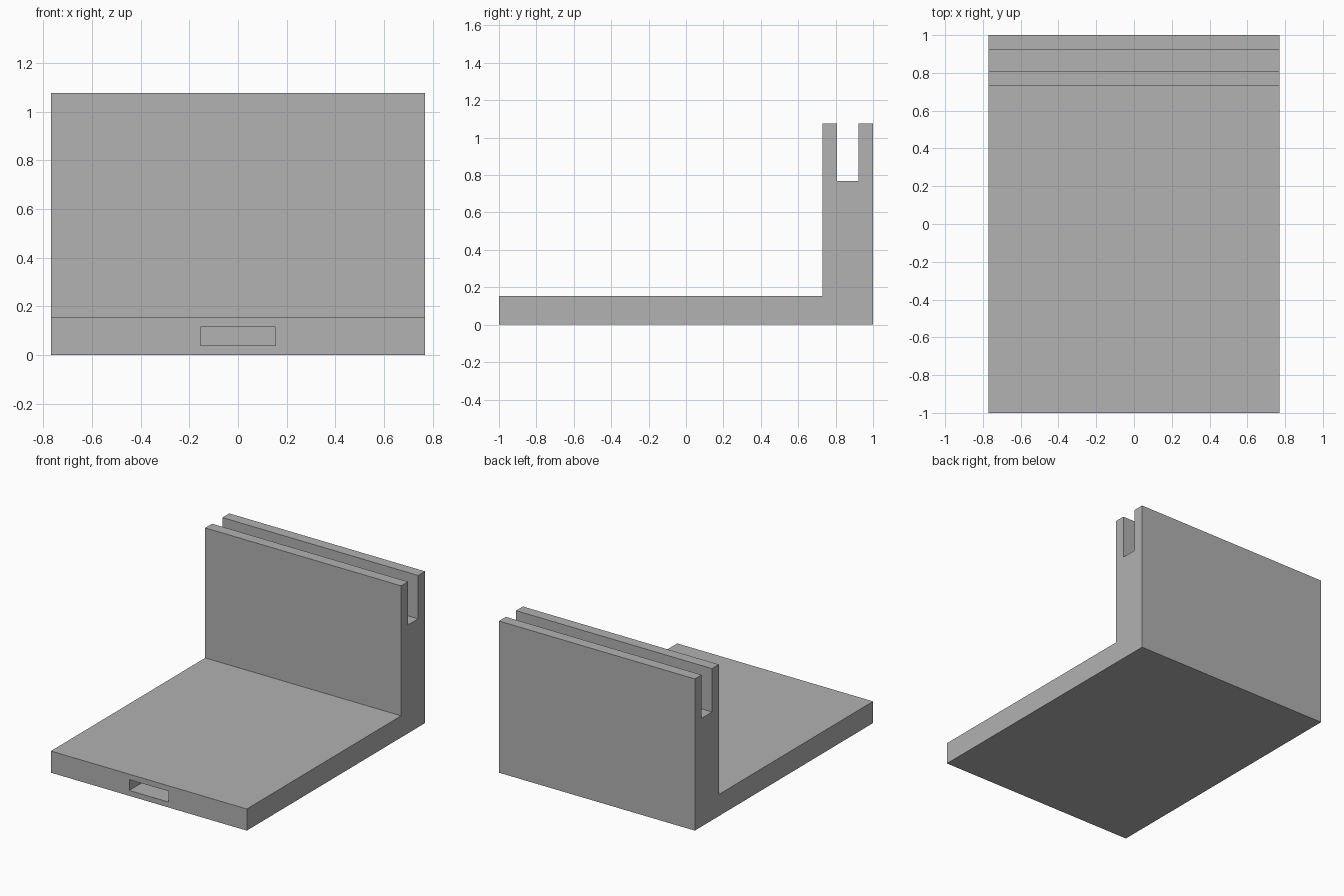
import bpy
import bmesh

cube = bpy.data.objects.get("Cube")
if cube:
    bpy.data.objects.remove(cube, do_unlink=True)

UNIT = 1 / 13          # the stand is 26 units long
WIDTH = 20 * UNIT

grey = bpy.data.materials.new("plain grey")
grey.use_nodes = True
colour = (0.445, 0.445, 0.445, 1)
grey.diffuse_color = colour
grey.node_tree.nodes["Principled BSDF"].inputs["Base Color"].default_value = colour


def finish(name, bm):
    bmesh.ops.recalc_face_normals(bm, faces=bm.faces)
    mesh = bpy.data.meshes.new(name)
    bm.to_mesh(mesh)
    bm.free()
    mesh.materials.append(grey)
    obj = bpy.data.objects.new(name, mesh)
    bpy.context.collection.objects.link(obj)
    return obj


# Side profile: flat base, upright back wall, open slot along its top
profile = [(0, 0), (26, 0), (26, 14), (25, 14), (25, 10),
           (23.5, 10), (23.5, 14), (22.5, 14), (22.5, 2), (0, 2)]
bm = bmesh.new()
side = bm.faces.new([bm.verts.new((-WIDTH / 2, y * UNIT - 1, z * UNIT))
                     for y, z in profile])
extruded = bmesh.ops.extrude_face_region(bm, geom=[side])["geom"]
bmesh.ops.translate(bm, vec=(WIDTH, 0, 0),
                    verts=[v for v in extruded if isinstance(v, bmesh.types.BMVert)])
stand = finish("slotted_stand", bm)

# Rectangular pocket in the front edge of the base
bm = bmesh.new()
bmesh.ops.create_cube(bm, size=1)
bmesh.ops.scale(bm, vec=(4 * UNIT, 8 * UNIT, UNIT), verts=bm.verts)
bmesh.ops.translate(bm, vec=(0, -1, UNIT), verts=bm.verts)
cutter = finish("pocket_cutter", bm)
cutter.hide_render = True
cutter.hide_viewport = True
cutter.display_type = 'WIRE'

cut = stand.modifiers.new("front pocket", 'BOOLEAN')
cut.operation = 'DIFFERENCE'
cut.solver = 'EXACT'
cut.object = cutter
